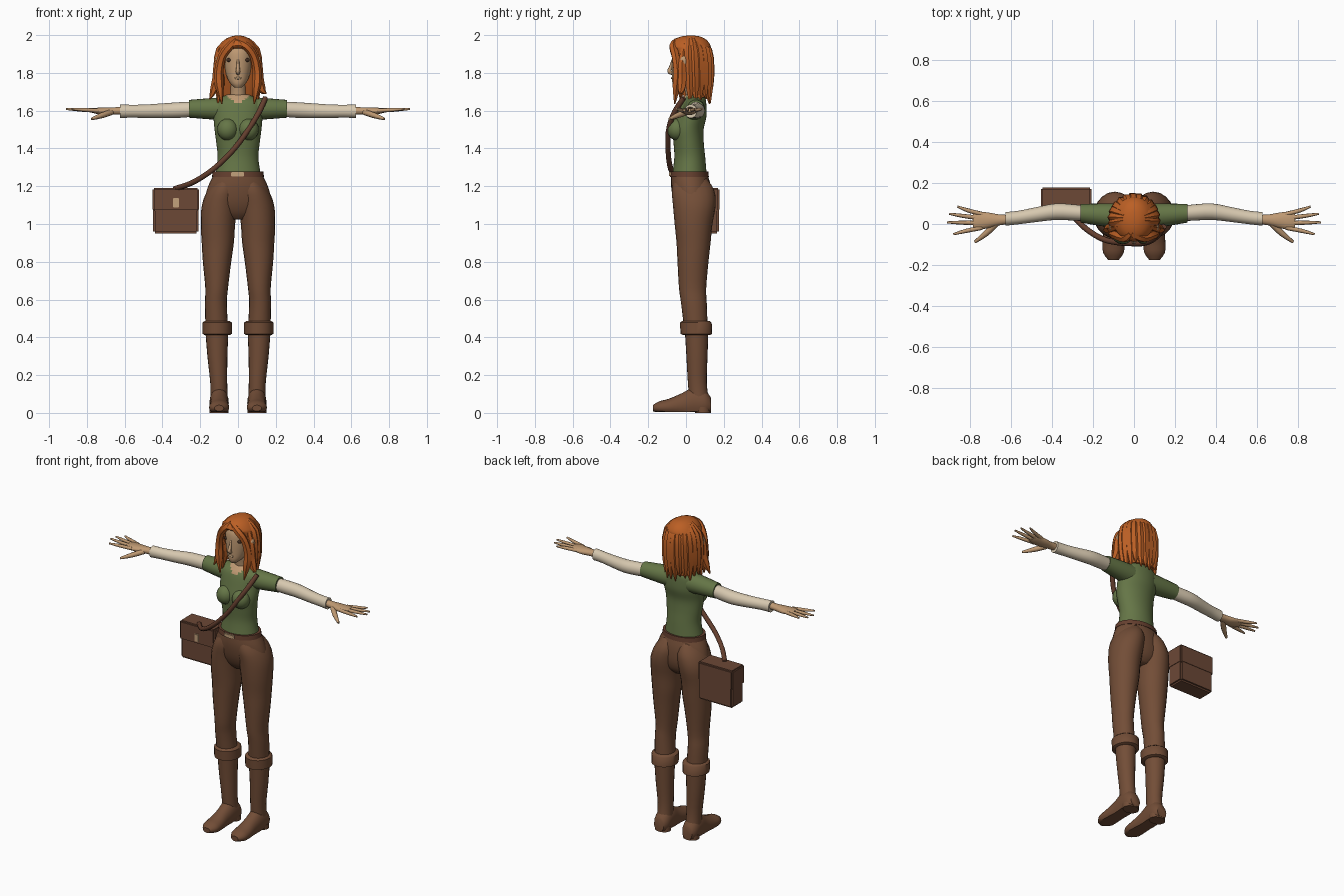
import bpy, bmesh, math, random
from mathutils import Vector

random.seed(4)
cube = bpy.data.objects.get("Cube")
if cube:
    bpy.data.objects.remove(cube)


def material(name, *rgb):
    m = bpy.data.materials.new(name)
    m.use_nodes = True
    m.diffuse_color = (*rgb, 1)
    m.node_tree.nodes["Principled BSDF"].inputs["Base Color"].default_value = (*rgb, 1)
    return m


BROWN = material("brown_cloth", .17, .075, .038)
LEATHER = material("bag_leather", .15, .065, .037)
BELT = material("belt_leather", .13, .05, .028)
GREEN = material("green_shirt", .13, .18, .062)
CREAM = material("cream_sleeve", .68, .58, .43)
SKIN = material("skin", .52, .32, .17)
HAIR = material("red_hair", .5, .115, .018)
DARK = material("dark_eye", .05, .025, .015)
BRASS = material("pale_buckle", .55, .36, .2)


def finish(name, bm, mat, mirror=False, angle=50):
    """Turn a bmesh into a shaded, optionally mirrored object."""
    bmesh.ops.recalc_face_normals(bm, faces=bm.faces)
    mesh = bpy.data.meshes.new(name)
    bm.to_mesh(mesh)
    bm.free()
    mesh.materials.append(mat)
    mesh.shade_smooth()
    mesh.set_sharp_from_angle(angle=math.radians(angle))
    ob = bpy.data.objects.new(name, mesh)
    bpy.context.collection.objects.link(ob)
    if mirror:
        ob.modifiers.new("Mirror", "MIRROR").use_mirror_merge = False
    return ob


def spline(rows, sub):
    """Catmull-Rom interpolation of number rows."""
    rows = [Vector(r) for r in rows]
    out = []
    for i in range(len(rows) - 1):
        a, b, c = rows[max(i - 1, 0)], rows[i], rows[i + 1]
        d = rows[min(i + 2, len(rows) - 1)]
        for k in range(sub):
            t = k / sub
            out.append(b + (c - a) * (t / 2) + (a * 2 - b * 5 + c * 4 - d) * (t * t / 2)
                       + (b * 3 - a - c * 3 + d) * (t ** 3 / 2))
    return out + [rows[-1]]


def skin_rings(name, rings, mat, **kw):
    """Join rings of points into a capped tube."""
    bm = bmesh.new()
    loops = [[bm.verts.new(p) for p in ring] for ring in rings]
    n = len(loops[0])
    for lo, hi in zip(loops, loops[1:]):
        for j in range(n):
            bm.faces.new((lo[j], lo[(j + 1) % n], hi[(j + 1) % n], hi[j]))
    bm.faces.new(loops[0])
    bm.faces.new(loops[-1])
    return finish(name, bm, mat, **kw)


def loft(name, mat, axis, rows, sides=20, sub=3, shape=None, **kw):
    """Ellipses along an axis; a row is position, two centres, two radii."""
    rings = []
    for t, a, b, ra, rb, *extra in spline(rows, sub):
        ring = []
        for j in range(sides):
            w = math.tau * j / sides
            p = [a + ra * math.cos(w), b + rb * math.sin(w)]
            p.insert("XYZ".index(axis), t)
            ring.append(shape(p, *extra) if shape else p)
        rings.append(ring)
    return skin_rings(name, rings, mat, **kw)


def sweep(name, mat, rows, sides=8, sub=3, ref=(0, 1, 0), **kw):
    """Round tube along a path of x, y, z, radius."""
    pts = spline(rows, sub)
    rings = []
    for i, p in enumerate(pts):
        tangent = (pts[min(i + 1, len(pts) - 1)] - pts[max(i - 1, 0)]).xyz
        u = tangent.cross(Vector(ref)).normalized()
        v = tangent.cross(u).normalized()
        rings.append([p.xyz + (u * math.cos(w) + v * math.sin(w)) * max(p.w, .002)
                      for w in (math.tau * j / sides for j in range(sides))])
    return skin_rings(name, rings, mat, **kw)


def ball(name, mat, loc, size, **kw):
    bm = bmesh.new()
    bmesh.ops.create_uvsphere(bm, u_segments=16, v_segments=10, radius=1)
    bmesh.ops.scale(bm, vec=size, verts=bm.verts)
    bmesh.ops.translate(bm, vec=loc, verts=bm.verts)
    return finish(name, bm, mat, **kw)


def box(name, mat, loc, size, bevel=.006):
    bm = bmesh.new()
    bmesh.ops.create_cube(bm, size=1)
    bmesh.ops.scale(bm, vec=size, verts=bm.verts)
    bmesh.ops.translate(bm, vec=loc, verts=bm.verts)
    bmesh.ops.bevel(bm, geom=bm.edges[:], offset=bevel, segments=2, affect="EDGES")
    return finish(name, bm, mat)


# Shirt with a skin-coloured open neckline
shirt = loft("shirt", GREEN, "Z", [
    (1.255, 0, .018, .122, .092), (1.35, 0, .02, .108, .082), (1.43, 0, .014, .115, .08),
    (1.5, 0, .01, .124, .083), (1.57, 0, .025, .13, .083), (1.64, 0, .035, .13, .072),
    (1.67, 0, .043, .09, .058), (1.685, 0, .045, .055, .045)], sides=36, sub=5)
shirt.data.materials.append(SKIN)
for f in shirt.data.polygons:
    if f.center.y < .04 and f.center.z > 1.632 + abs(f.center.x) * .75:
        f.material_index = 1
ball("bust", GREEN, (.055, -.047, 1.5), (.055, .052, .058), mirror=True)
loft("short_sleeves", GREEN, "X", [
    (.07, .04, 1.61, .06, .062), (.16, .045, 1.61, .055, .055), (.26, .052, 1.61, .045, .047)], mirror=True)

# Arms and hands
loft("long_sleeves", CREAM, "X", [
    (.2, .05, 1.61, .036, .036), (.28, .055, 1.605, .039, .041), (.38, .06, 1.6, .04, .04),
    (.48, .045, 1.597, .036, .036), (.56, .032, 1.597, .033, .034), (.625, .025, 1.597, .033, .036)],
    mirror=True)
loft("palms", SKIN, "X", [
    (.6, .022, 1.6, .022, .022), (.66, .02, 1.598, .027, .02), (.71, .018, 1.597, .038, .02),
    (.76, .016, 1.6, .043, .015), (.785, .016, 1.602, .034, .009)], sides=14, mirror=True)
for finger, base, tip, reach in (("little", .048, .085, .86), ("ring", .028, .05, .9),
                                 ("middle", .005, .008, .91), ("index", -.018, -.05, .88)):
    sweep(finger + "_fingers", SKIN, [(.74, base, 1.6, .011), ((reach + .76) / 2, (base + tip) / 2, 1.605, .01),
                                      (reach, tip, 1.609, .005)], mirror=True)
sweep("thumbs", SKIN, [(.67, .005, 1.592, .016), (.72, -.045, 1.575, .015), (.775, -.088, 1.556, .007)],
      ref=(0, 0, 1), mirror=True)

# Trousers
loft("trouser_hips", BROWN, "Z", [
    (1.262, 0, .018, .128, .096), (1.2, 0, .026, .158, .105), (1.12, 0, .035, .175, .1),
    (1.06, 0, .04, .14, .08), (1.025, 0, .04, .06, .05)], sides=28)
loft("trouser_legs", BROWN, "Z", [
    (1.24, .06, .025, .05, .085), (1.18, .077, .037, .083, .112), (1.1, .097, .044, .094, .113),
    (1, .106, .04, .091, .1), (.9, .107, .04, .085, .09), (.8, .111, .037, .075, .082),
    (.66, .113, .035, .06, .072), (.58, .117, .042, .058, .068), (.44, .112, .053, .06, .062)],
    mirror=True)
loft("belt", BELT, "Z", [(1.248, 0, .018, .138, .103), (1.277, 0, .018, .134, .1)], sides=32, sub=1)
box("belt_buckle", BRASS, (-.003, -.083, 1.263), (.07, .012, .024), .003)

# Boots
loft("boot_shafts", BROWN, "Z", [
    (.45, .112, .056, .062, .063), (.3, .109, .058, .053, .056), (.16, .102, .06, .045, .05),
    (.06, .1, .07, .046, .052)], mirror=True)
loft("boot_cuffs", BROWN, "Z", [
    (.412, .11, .055, .066, .07), (.418, .11, .055, .077, .084), (.478, .11, .052, .077, .084),
    (.487, .11, .052, .066, .072)], sub=1, mirror=True)
loft("boot_feet", BROWN, "Y", [
    (.132, .1, .04, .034, .04), (.1, .1, .05, .05, .07), (.04, .1, .055, .05, .08),
    (-.02, .1, .04, .048, .065), (-.09, .1, .03, .053, .045), (-.14, .1, .028, .05, .034),
    (-.176, .1, .025, .025, .016)], mirror=True, shape=lambda p: (p[0], p[1], max(p[2], .006)))
box_heels = loft("boot_heels", BROWN, "Z", [(0, .1, .09, .05, .042), (.03, .1, .088, .051, .043)], sub=1, mirror=True)

# Head and face
loft("neck", SKIN, "Z", [(1.62, 0, .045, .055, .045), (1.68, 0, .04, .042, .042), (1.78, 0, .025, .042, .045)])
loft("head", SKIN, "Z", [
    (1.722, 0, -.04, .018, .02), (1.745, 0, -.025, .042, .047), (1.79, 0, -.002, .063, .072),
    (1.86, 0, .01, .076, .084), (1.92, 0, .015, .074, .082), (1.97, 0, .02, .045, .05)], sides=24)
sweep("nose", SKIN, [(0, -.07, 1.87, .006), (0, -.081, 1.83, .009), (0, -.088, 1.808, .012),
                     (0, -.07, 1.795, .008)], ref=(1, 0, 0))
ball("eyes", DARK, (.047, -.054, 1.868), (.015, .009, .01), mirror=True)
ball("lips", BRASS, (0, -.073, 1.772), (.02, .006, .006))
ball("ears", SKIN, (.11, -.012, 1.86), (.012, .02, .03), mirror=True)

# Hair: a mass open at the face, then hanging locks
loft("hair_mass", HAIR, "Z", [
    (1.67, 0, .065, .085, .05, .04), (1.75, 0, .045, .1, .078, .01), (1.85, 0, .028, .108, .098, -.025),
    (1.92, 0, .024, .104, .106, -.05), (1.945, 0, .022, .094, .108, -.088), (1.975, 0, .022, .068, .086, -.09),
    (1.993, 0, .025, .036, .048, -.09), (1.998, 0, .025, .008, .01, -.09)],
    shape=lambda p, front: (p[0], max(p[1], front), p[2]))
for i in range(13):
    w = math.radians(-8 + i * 196 / 12)
    out = random.uniform(.1, .112)
    row = [(.045, 1.975, .016), (.094, 1.92, .024), (.103, 1.83, .027), (.1, 1.74, .026),
           (out, random.uniform(1.63, 1.67), .003)]
    sweep(f"hair_lock_{i + 1}", HAIR, [(d * math.cos(w + k * .03), .024 + d * math.sin(w + k * .03), z, r)
                                       for k, (d, z, r) in enumerate(row)], sides=6, sub=2, angle=30)
for side, label in ((-1, "right"), (1, "left")):
    sweep(label + "_fringe", HAIR, [
        (-.015, -.045, 1.97, .018), (side * .045, -.068, 1.94, .022), (side * .085, -.055, 1.885, .022),
        (side * .102, -.045, 1.8, .024), (side * .098, -.05, 1.73, .024), (side * .085, -.06, 1.635, .003)],
        sides=6, angle=30)
    sweep(label + "_side_lock", HAIR, [
        (side * .07, -.01, 1.95, .015), (side * .105, -.02, 1.85, .022), (side * .11, -.02, 1.77, .026),
        (side * .128, -.025, 1.71, .02), (side * .15, -.03, 1.675 + side * .015, .003)],
        sides=6, angle=30)

# Satchel and strap
box("satchel", LEATHER, (-.33, .118, 1.065), (.24, .114, .23), .01)
box("satchel_flap", LEATHER, (-.33, .115, 1.13), (.246, .125, .122), .008)
box("satchel_clasp", BRASS, (-.329, .051, 1.112), (.032, .009, .05), .003)
sweep("shoulder_strap", BELT, [
    (.145, -.012, 1.668, .014), (.12, -.05, 1.61, .015), (.09, -.077, 1.555, .014), (.045, -.094, 1.485, .014),
    (-.01, -.095, 1.41, .014), (-.08, -.09, 1.335, .014), (-.16, -.07, 1.268, .014),
    (-.25, -.01, 1.215, .014), (-.335, .085, 1.187, .014)], sides=10)
